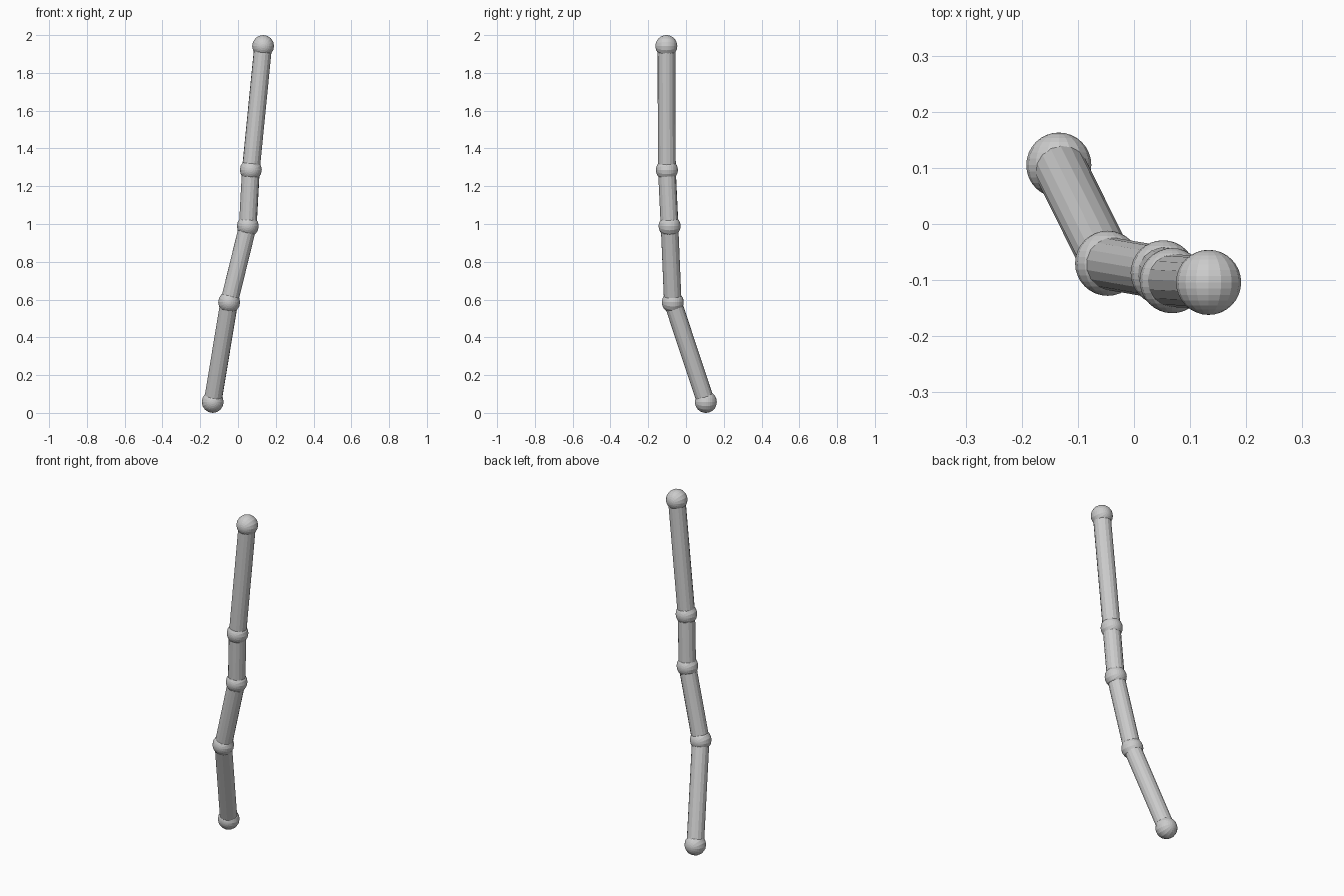
import bpy
import math
from mathutils import Vector

if "Cube" in bpy.data.objects:
    bpy.data.objects.remove(bpy.data.objects["Cube"])

BALL_R = 0.058
ROD_R = 0.047
SIDES = 16

# Joint centres from the bottom end to the top end
joints = [Vector(p) for p in (
    (-0.134, 0.105, 0.058),
    (-0.047, -0.070, 0.586),
    (0.052, -0.087, 0.989),
    (0.068, -0.101, 1.286),
    (0.133, -0.104, 1.942),
)]


def add_ball(name, centre):
    bpy.ops.mesh.primitive_uv_sphere_add(
        segments=SIDES, ring_count=SIDES, radius=BALL_R,
        location=centre, rotation=(math.pi / 2, 0, 0))
    bpy.context.object.name = name


def add_rod(name, a, b):
    d = b - a
    bpy.ops.mesh.primitive_cylinder_add(
        vertices=SIDES, radius=ROD_R, depth=d.length, location=(a + b) / 2,
        rotation=d.to_track_quat('Z', 'Y').to_euler())
    bpy.context.object.name = name


# Ball joints
for i, p in enumerate(joints):
    add_ball(f"joint_ball_{i + 1}", p)

# Straight rods between neighbouring joints
for i, (a, b) in enumerate(zip(joints, joints[1:])):
    add_rod(f"rod_segment_{i + 1}", a, b)
